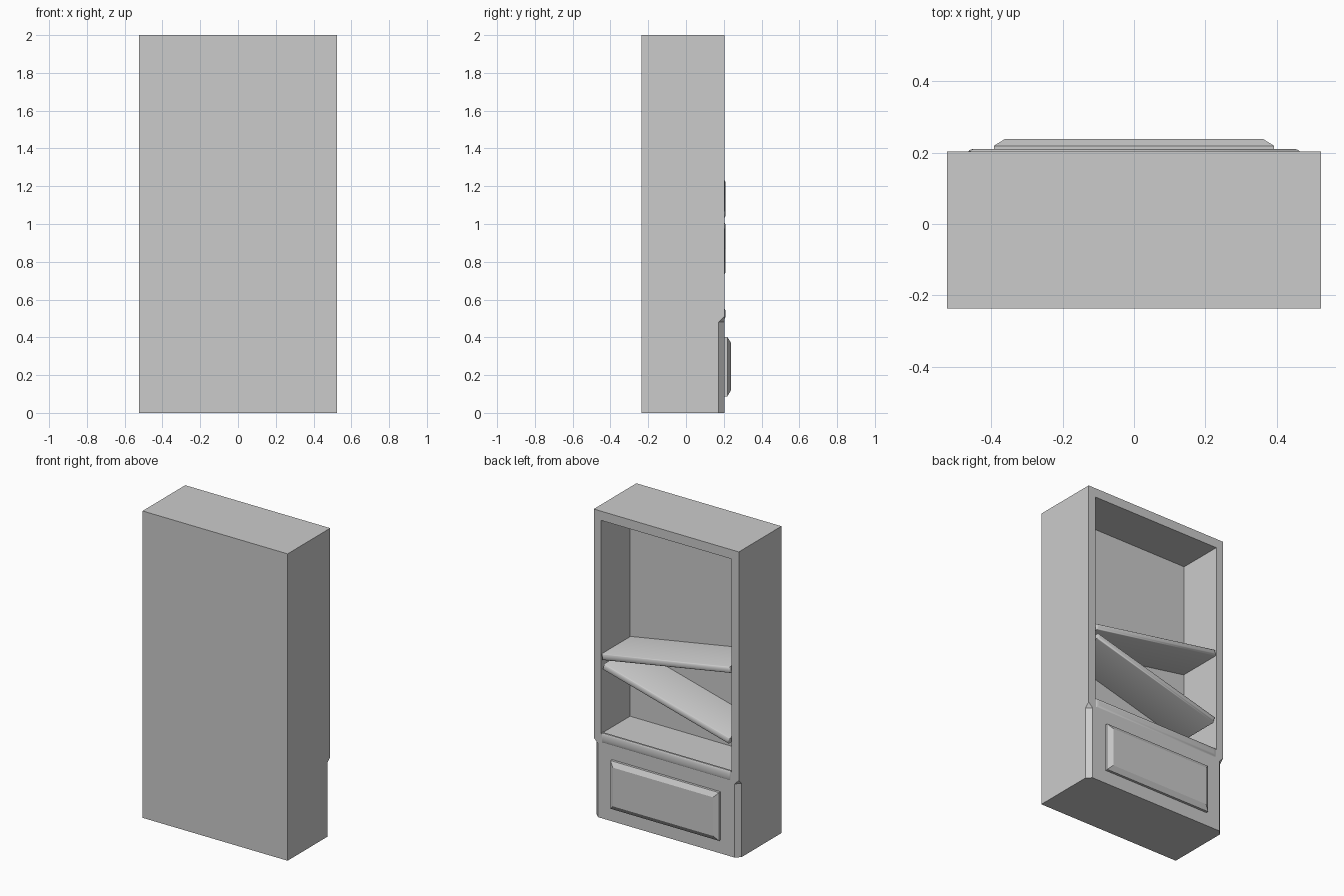
import bpy, bmesh, math
from mathutils import Vector

if "Cube" in bpy.data.objects:
    bpy.data.objects.remove(bpy.data.objects["Cube"])

W, BACK, FRONT = 0.523, -0.236, 0.203     # half width, closed face, open face


def finish(name, bm):
    bmesh.ops.recalc_face_normals(bm, faces=bm.faces)
    me = bpy.data.meshes.new(name)
    bm.to_mesh(me)
    bm.free()
    ob = bpy.data.objects.new(name, me)
    bpy.context.collection.objects.link(ob)
    return ob


def hull(name, pts):
    bm = bmesh.new()
    for p in pts:
        bm.verts.new(p)
    bmesh.ops.convex_hull(bm, input=bm.verts)
    return finish(name, bm)


def box(name, x0, x1, y0, y1, z0, z1):
    return hull(name, [(x, y, z) for x in (x0, x1) for y in (y0, y1) for z in (z0, z1)])


def stepped_block(name, hx, hz, rings, z, tilt=0.0, smooth=False):
    """Rectangular rings (y, inset) joined along y, tilted about the y axis."""
    bm = bmesh.new()
    loops = []
    for y, i in rings:
        a, b = hx - i, hz - i
        loops.append([bm.verts.new((sx * a, y, sz * b))
                      for sx, sz in ((-1, -1), (1, -1), (1, 1), (-1, 1))])
    for p, q in zip(loops, loops[1:]):
        for k in range(4):
            n = (k + 1) % 4
            bm.faces.new((p[k], p[n], q[n], q[k]))
    bm.faces.new(loops[0])
    bm.faces.new(loops[-1])
    ob = finish(name, bm)
    ob.location.z = z
    ob.rotation_euler.y = math.radians(tilt)
    if smooth:
        bpy.ops.object.select_all(action='DESELECT')
        ob.select_set(True)
        bpy.context.view_layer.objects.active = ob
        bpy.ops.object.shade_smooth_by_angle(angle=math.radians(40))
    return ob


def cut(ob, cutter):
    m = ob.modifiers.new("cut", 'BOOLEAN')
    m.operation, m.solver, m.object = 'DIFFERENCE', 'EXACT', cutter
    bpy.context.view_layer.objects.active = ob
    bpy.ops.object.modifier_apply(modifier=m.name)
    bpy.data.objects.remove(cutter)


# Cabinet carcass with the open upper bay
carcass = box("cabinet_body", -W, W, BACK, FRONT, 0, 2)
cut(carcass, box("bay_cutter", -0.47, 0.47, -0.095, 0.4, 0.55, 1.94))

# Stopped chamfers on the two lower corners
for s in (-1, 1):
    tri = [(W - 0.05, FRONT + 0.02, 0.48), (W + 0.02, FRONT - 0.05, 0.48),
           (W + 0.02, FRONT + 0.02, 0.55)]
    pts = [(s * x, y, z) for x, y, z in tri] + [(s * x, y, -0.1) for x, y, z in tri]
    cut(carcass, hull("chamfer_cutter", pts))

# Two fallen shelves and the lip at the bay floor, all with eased front edges
eased = [(-0.095, 0), (0.200, 0), (0.206, 0.004), (0.210, 0.013)]
stepped_block("upper_shelf", 0.47, 0.02, eased, 1.133, 10, True)
stepped_block("lower_shelf", 0.47, 0.02, eased, 0.87, -14.9, True)
stepped_block("bay_floor_lip", 0.466, 0.031,
              [(0.19, 0), (0.202, 0), (0.207, 0.008), (0.210, 0.02)], 0.525, 0, True)

# Raised drawer panel
stepped_block("drawer_panel", 0.392, 0.157,
              [(0.19, 0), (0.219, 0), (0.238, 0.031)], 0.245)
